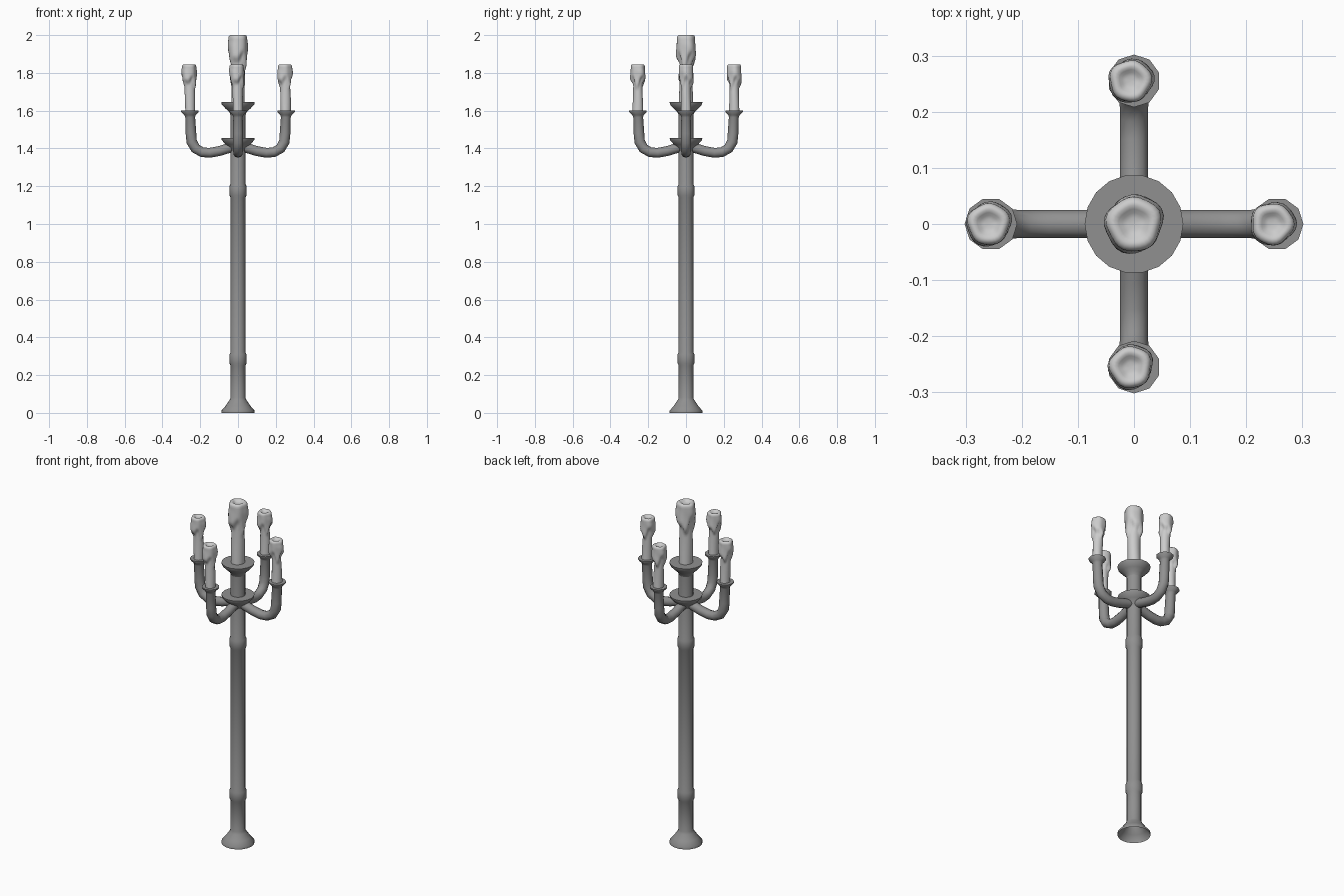
import bpy, bmesh, math
from mathutils import Vector

if "Cube" in bpy.data.objects:
    bpy.data.objects.remove(bpy.data.objects["Cube"])

# Dark metal for the stand; candles stay default grey
metal = bpy.data.materials.new("dark_metal")
metal.diffuse_color = (0.28, 0.28, 0.28, 1)
metal.use_nodes = True
metal.node_tree.nodes["Principled BSDF"].inputs["Base Color"].default_value = metal.diffuse_color

def finish(name, bm, angle, mat):
    bmesh.ops.recalc_face_normals(bm, faces=bm.faces)
    me = bpy.data.meshes.new(name)
    bm.to_mesh(me)
    bm.free()
    if mat:
        me.materials.append(mat)
    ob = bpy.data.objects.new(name, me)
    bpy.context.collection.objects.link(ob)
    bpy.ops.object.select_all(action='DESELECT')
    ob.select_set(True)
    bpy.context.view_layer.objects.active = ob
    bpy.ops.object.shade_smooth_by_angle(angle=math.radians(angle))
    return ob

def skin(name, rings, cap_start, cap_end, angle=50, mat=metal):
    """Join rings of points into one surface."""
    bm = bmesh.new()
    vs = [[bm.verts.new(p) for p in ring] for ring in rings]
    n = len(vs[0])
    for a, b in zip(vs, vs[1:]):
        for i in range(n):
            bm.faces.new((a[i], a[(i + 1) % n], b[(i + 1) % n], b[i]))
    if cap_start:
        bm.faces.new(vs[0])
    if cap_end:
        bm.faces.new(vs[-1])
    return finish(name, bm, angle, mat)

def lathe(name, profile, sides=18, cap_start=False):
    rings = [[(r * math.cos(2 * math.pi * i / sides), r * math.sin(2 * math.pi * i / sides), z)
              for i in range(sides)] for r, z in profile]
    return skin(name, rings, cap_start, True)

def arm(name, path, ang, sides=10):
    """Sweep a tube in a vertical plane; path holds (distance, height, radius)."""
    out, side = Vector((math.cos(ang), math.sin(ang), 0)), Vector((-math.sin(ang), math.cos(ang), 0))
    up = Vector((0, 0, 1))
    rings = []
    for k, (d, z, r) in enumerate(path):
        a, b = path[max(k - 1, 0)], path[min(k + 1, len(path) - 1)]
        t = (out * (b[0] - a[0]) + up * (b[1] - a[1])).normalized()
        if k >= len(path) - 3:
            t = up                       # keep the cup level
        nrm = side.cross(t)
        c = out * d + up * z
        rings.append([c + r * (math.cos(2 * math.pi * i / sides) * nrm
                               + math.sin(2 * math.pi * i / sides) * side) for i in range(sides)])
    return skin(name, rings, True, True)

def smooth(t):
    t = min(max(t, 0), 1)
    return t * t * (3 - 2 * t)

def candle(name, x, y, z0, z1, r0, r1, turn, lean, sides=28, rows=30):
    """Thin stem with a lumpy, dripping wax head and a slightly sunken top."""
    rings = []
    zr = z1 - 0.2 * r1                   # where the rounded rim begins
    def lump(a):
        return 1 + 0.03 * math.sin(3 * a + 1) + 0.035 * math.sin(5 * a + 2)
    for k in range(rows + 1):
        t = k / rows
        ring = []
        for i in range(sides):
            a = 2 * math.pi * i / sides
            drip = 0.58 + 0.08 * math.sin(3 * a + 0.6) + 0.06 * math.sin(5 * a + 2.2)
            head = smooth((t - drip) / 0.15)
            r = r0 * (1 + 0.05 * math.sin(2 * a + 5 * t) - 0.1 * t)
            bulge = r1 * lump(a) * (0.93 + 0.05 * math.sin(2 * a + 9 * t))
            r += (bulge - r) * head
            r += (r1 * 0.88 * lump(a) - r) * smooth((t - 0.85) / 0.15)
            ring.append((x + lean * smooth(t) + r * math.cos(a + turn),
                         y + r * math.sin(a + turn), z0 + (zr - z0) * t))
        rings.append(ring)
    # rounded rim and shallow crater
    for f, dip in ((0.82, 0.08), (0.72, 0.0), (0.6, 0.0), (0.48, 0.06), (0.36, 0.17), (0.2, 0.22), (0.04, 0.23)):
        rings.append([(x + lean + r1 * f * lump(a) * math.cos(a + turn),
                       y + r1 * f * lump(a) * math.sin(a + turn), z1 - r1 * dip)
                      for a in (2 * math.pi * i / sides for i in range(sides))])
    return skin(name, rings, True, True, 80, None)

# Pole with flared open foot and two collars
R = 0.039
lathe("pole", [(0.088, 0), (0.088, 0.012), (0.066, 0.037), (0.046, 0.066), (R, 0.08),
               (R, 0.25), (0.045, 0.262), (0.045, 0.31), (R, 0.322),
               (R, 1.14), (0.045, 1.152), (0.045, 1.20), (R, 1.212), (R, 1.61)])
# Two drip dishes
for name, z in (("lower_dish", 1.456), ("upper_dish", 1.645)):
    lathe(name, [(R, z - 0.07), (0.046, z - 0.052), (0.066, z - 0.034), (0.086, z - 0.012), (0.088, z)])

# Four curved arms ending in cups, each with a candle
path = [(0.015, 1.412, .026), (0.10, 1.386, .026), (0.15, 1.377, .026), (0.19, 1.380, .026),
        (0.225, 1.400, .027), (0.245, 1.435, .028), (0.249, 1.48, .028), (0.253, 1.565, .026),
        (0.254, 1.577, .030), (0.255, 1.594, .047), (0.255, 1.600, .047)]
for k, side in enumerate(("right", "back", "left", "front")):
    a = k * math.pi / 2
    arm("arm_" + side, path, a)
    candle("candle_" + side, 0.253 * math.cos(a), 0.255 * math.sin(a),
           1.598, 1.845, 0.027, 0.042, 0.2 * k, -0.006)

# Large central candle
candle("candle_centre", 0, 0, 1.643, 2.0, 0.036, 0.055, 0.5, 0)
